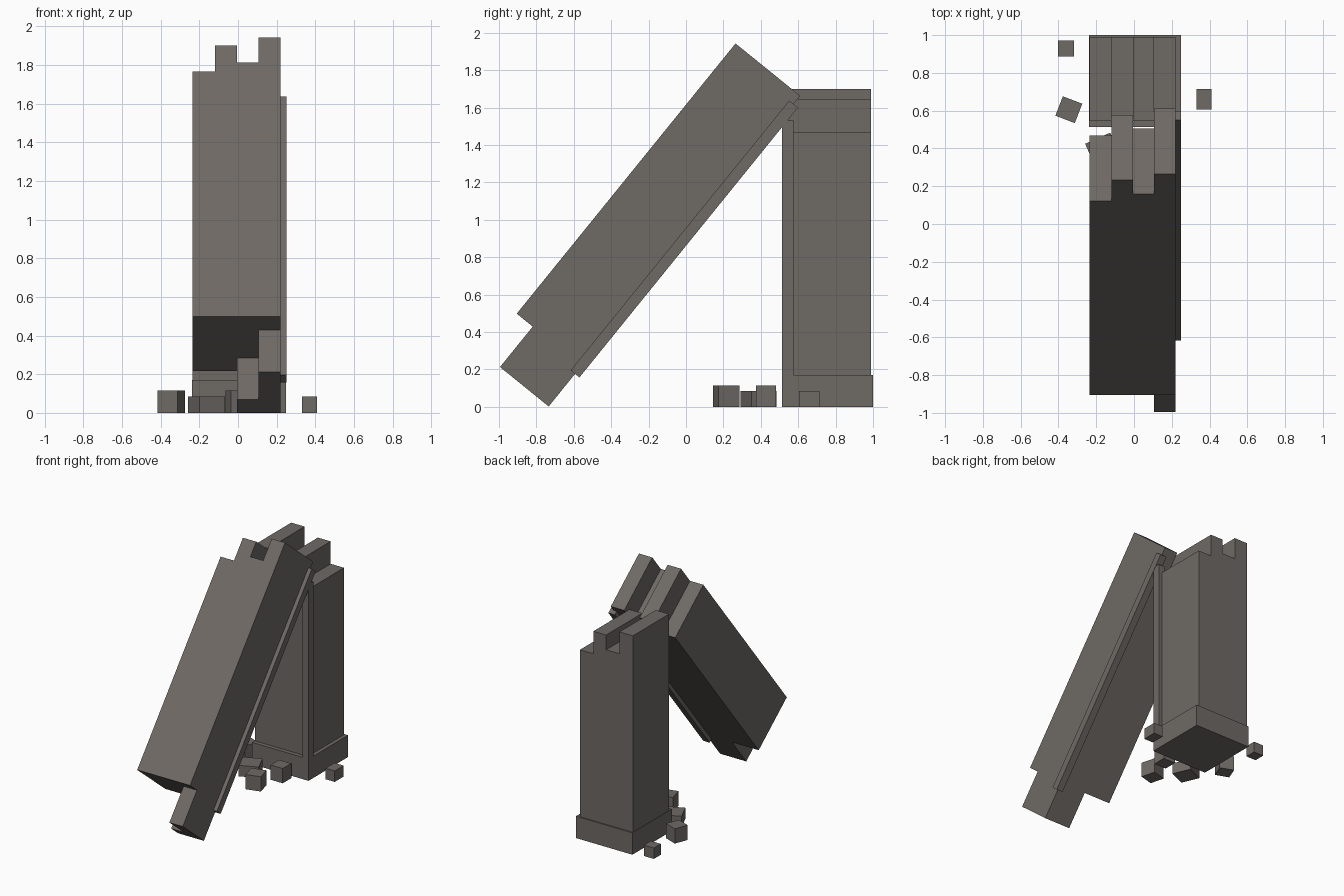
import bpy
import bmesh
import math
from mathutils import Matrix, Vector

default = bpy.data.objects.get("Cube")
if default:
    bpy.data.objects.remove(default, do_unlink=True)

# One warm grey stone colour
COLOR = (0.158, 0.143, 0.130, 1.0)
stone = bpy.data.materials.new("weathered grey stone")
stone.use_nodes = True
stone.diffuse_color = COLOR
stone.node_tree.nodes["Principled BSDF"].inputs["Base Color"].default_value = COLOR

# Column edges shared by both broken halves
EDGES = [-0.235, -0.12, -0.005, 0.105, 0.22]
DEPTH = 0.445


def finish(name, bm, matrix=None):
    bmesh.ops.recalc_face_normals(bm, faces=bm.faces)
    mesh = bpy.data.meshes.new(name)
    bm.to_mesh(mesh)
    bm.free()
    mesh.materials.append(stone)
    obj = bpy.data.objects.new(name, mesh)
    bpy.context.collection.objects.link(obj)
    if matrix:
        obj.matrix_world = matrix
    return obj


def box(name, lo, hi, matrix=None):
    bm = bmesh.new()
    bmesh.ops.create_cube(bm, size=1)
    lo, hi = Vector(lo), Vector(hi)
    bmesh.ops.scale(bm, verts=bm.verts, vec=hi - lo)
    bmesh.ops.translate(bm, verts=bm.verts, vec=(lo + hi) / 2)
    return finish(name, bm, matrix)


def broken_shaft(name, bottom, tops, y0, matrix=None):
    """Stepped outline, extruded along the depth."""
    outline = [(EDGES[-1], bottom), (EDGES[0], bottom)]
    for left, right, top in zip(EDGES, EDGES[1:], tops):
        outline += [(left, top), (right, top)]
    bm = bmesh.new()
    face = bm.faces.new([bm.verts.new((x, y0, z)) for x, z in outline])
    out = bmesh.ops.extrude_face_region(bm, geom=[face], use_keep_orig=True)
    moved = [g for g in out["geom"] if isinstance(g, bmesh.types.BMVert)]
    bmesh.ops.translate(bm, verts=moved, vec=(0, DEPTH, 0))
    return finish(name, bm, matrix)


# Standing half: plinth, broken shaft and corner trim
box("plinth", (-0.238, 0.513, 0), (0.248, 1.0, 0.17))
broken_shaft("standing_shaft", 0.17, [1.70, 1.53, 1.645, 1.47], 0.545)
box("standing_corner_trim", (0.195, 0.513, 0.17), (0.248, 0.575, 1.53))

# Fallen half, built upright and tipped against the standing half
lean = Matrix.Translation((0, -1.08, 0.282)) @ Matrix.Rotation(math.radians(-39), 4, "X")
broken_shaft("leaning_shaft", 0.278, [1.91, 2.085, 1.97, 2.137], 0, lean)
box("leaning_lower_stub", (EDGES[2], 0.34, 0), (EDGES[3], DEPTH, 0.278), lean)
box("leaning_lower_step", (EDGES[3], 0.11, 0), (EDGES[4], DEPTH, 0.278), lean)
box("leaning_corner_trim", (0.195, 0.415, 0.224), (0.25, 0.475, 2.08), lean)

# Rubble blocks: x, y, width, depth, height, turn
RUBBLE = [
    (-0.36, 0.928, 0.085, 0.085, 0.085, 0),
    (-0.345, 0.605, 0.11, 0.11, 0.115, -21),
    (0.37, 0.66, 0.08, 0.11, 0.085, 0),
    (0.005, 0.215, 0.115, 0.115, 0.115, 15),
    (0.07, 0.428, 0.105, 0.105, 0.115, 0),
    (-0.163, 0.388, 0.145, 0.145, 0.085, 24),
]
for i, (x, y, w, d, h, turn) in enumerate(RUBBLE, 1):
    place = Matrix.Translation((x, y, 0)) @ Matrix.Rotation(math.radians(turn), 4, "Z")
    box(f"rubble_{i}", (-w / 2, -d / 2, 0), (w / 2, d / 2, h), place)
